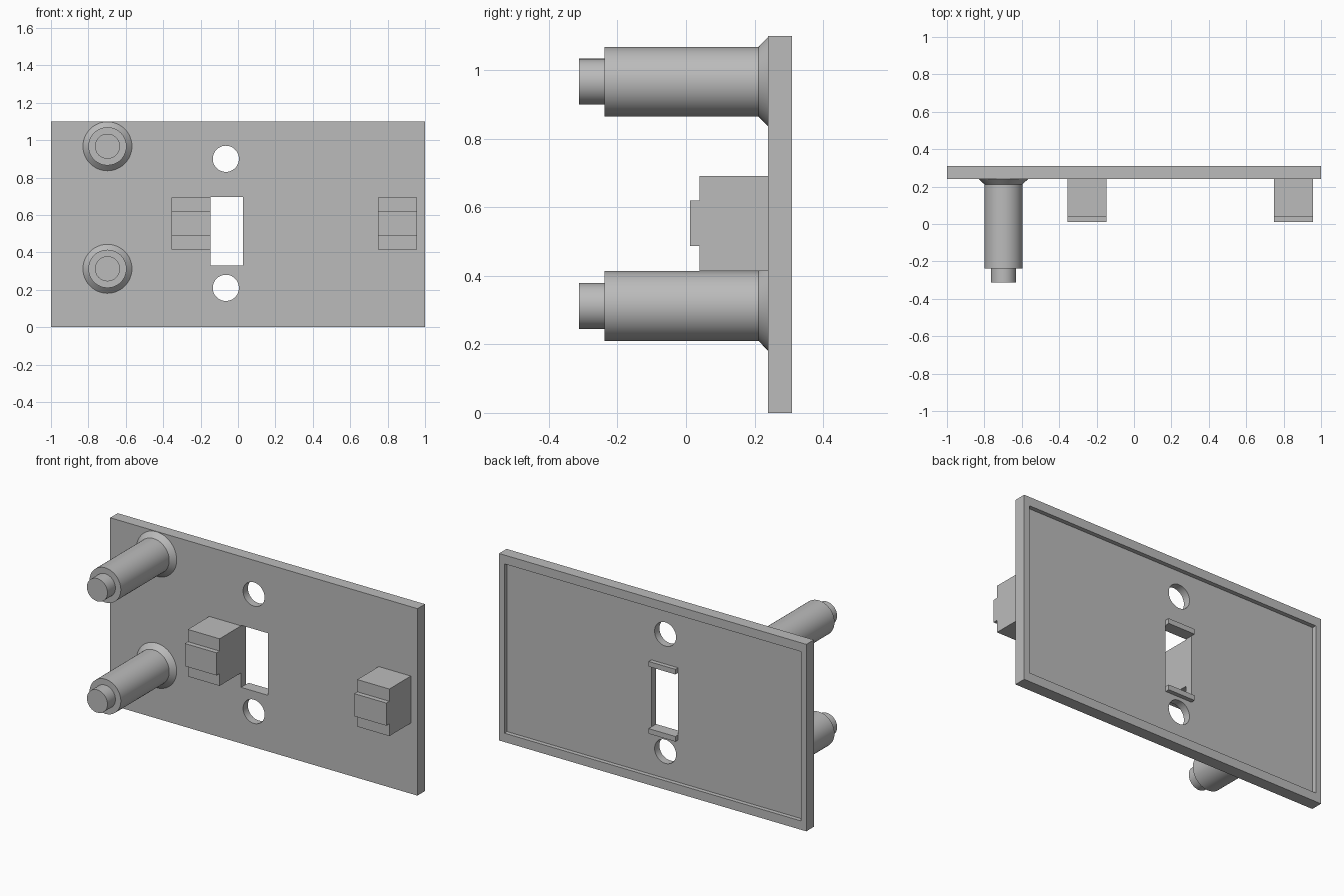
import bpy, bmesh, math
from mathutils import Vector

cube = bpy.data.objects.get("Cube")
if cube:
    bpy.data.objects.remove(cube, do_unlink=True)

grey = bpy.data.materials.new("plain grey")
grey.use_nodes = True
colour = (0.5, 0.5, 0.5, 1)
grey.diffuse_color = colour
grey.node_tree.nodes["Principled BSDF"].inputs["Base Color"].default_value = colour


def finish(name, bm):
    bmesh.ops.recalc_face_normals(bm, faces=bm.faces)
    mesh = bpy.data.meshes.new(name)
    bm.to_mesh(mesh)
    bm.free()
    mesh.materials.append(grey)
    obj = bpy.data.objects.new(name, mesh)
    bpy.context.collection.objects.link(obj)
    return obj


def activate(obj):
    bpy.ops.object.select_all(action='DESELECT')
    obj.select_set(True)
    bpy.context.view_layer.objects.active = obj


def box(name, x, y, z):
    """Box from (low, high) ranges on each axis."""
    bm = bmesh.new()
    bmesh.ops.create_cube(bm, size=1)
    for v in bm.verts:
        v.co = Vector([(r[0] + r[1]) / 2 + c * (r[1] - r[0])
                       for r, c in zip((x, y, z), v.co)])
    return finish(name, bm)


def extrude_profile(name, profile, x0, x1):
    """Prism along x from a (y, z) outline."""
    bm = bmesh.new()
    face = bm.faces.new([bm.verts.new((x0, y, z)) for y, z in profile])
    ext = bmesh.ops.extrude_face_region(bm, geom=[face])
    moved = [g for g in ext["geom"] if isinstance(g, bmesh.types.BMVert)]
    bmesh.ops.translate(bm, verts=moved, vec=(x1 - x0, 0, 0))
    return finish(name, bm)


def lathe(name, x, z, profile, sides=48):
    """Solid of (y, radius) steps turned about a line along y."""
    bm = bmesh.new()
    rings = []
    for y, r in profile:
        angles = [math.tau * i / sides for i in range(sides)]
        rings.append([bm.verts.new((x + r * math.cos(a), y, z + r * math.sin(a)))
                      for a in angles])
    for a, b in zip(rings, rings[1:]):
        for i in range(sides):
            j = (i + 1) % sides
            bm.faces.new((a[i], a[j], b[j], b[i]))
    bm.faces.new(rings[0])
    bm.faces.new(rings[-1])
    obj = finish(name, bm)
    activate(obj)
    bpy.ops.object.shade_smooth_by_angle(angle=math.radians(30))
    return obj


FRONT, FLOOR, BACK = 0.24, 0.285, 0.31
THROUGH = (0.1, 0.5)
SLOT_X, SLOT_Z = (-0.148, 0.026), (0.33, 0.695)

# Face plate with a recessed back, a slot and two screw holes
plate = box("face_plate", (-1, 1), (FRONT, BACK), (0, 1.1))
cutters = [
    box("recess_cutter", (-0.965, 0.965), (FLOOR, 0.5), (0.052, 1.048)),
    box("slot_cutter", SLOT_X, THROUGH, SLOT_Z),
]
for hole_z in (0.21, 0.9):
    cutters.append(lathe("screw_hole_cutter", -0.065, hole_z,
                         [(y, 0.07) for y in THROUGH]))
activate(plate)
for cutter in cutters:
    cutter.hide_render = True
    mod = plate.modifiers.new("cut", 'BOOLEAN')
    mod.operation = 'DIFFERENCE'
    mod.solver = 'EXACT'
    mod.object = cutter
    bpy.ops.object.modifier_apply(modifier=mod.name)
for cutter in cutters:
    bpy.data.objects.remove(cutter, do_unlink=True)
activate(plate)
bpy.ops.object.shade_smooth_by_angle(angle=math.radians(30))

# Small ledges behind the slot
box("upper_slot_ledge", SLOT_X, (FLOOR, BACK), (SLOT_Z[1], SLOT_Z[1] + 0.03))
box("lower_slot_ledge", SLOT_X, (FLOOR, BACK), (SLOT_Z[0] - 0.03, SLOT_Z[0]))

# Stepped blocks on the front
step = [(FRONT, 0.415), (0.04, 0.415), (0.04, 0.487), (0.012, 0.487),
        (0.012, 0.62), (0.04, 0.62), (0.04, 0.692), (FRONT, 0.692)]
extrude_profile("middle_block", step, -0.355, -0.148)
extrude_profile("left_block", step, 0.748, 0.957)

# Posts with a narrow tip and a flared foot
post = [(-0.312, 0.067), (-0.238, 0.067), (-0.238, 0.102),
        (0.212, 0.102), (FRONT, 0.131)]
for name, post_z in (("lower_post", 0.312), ("upper_post", 0.967)):
    lathe(name, -0.698, post_z, post)
